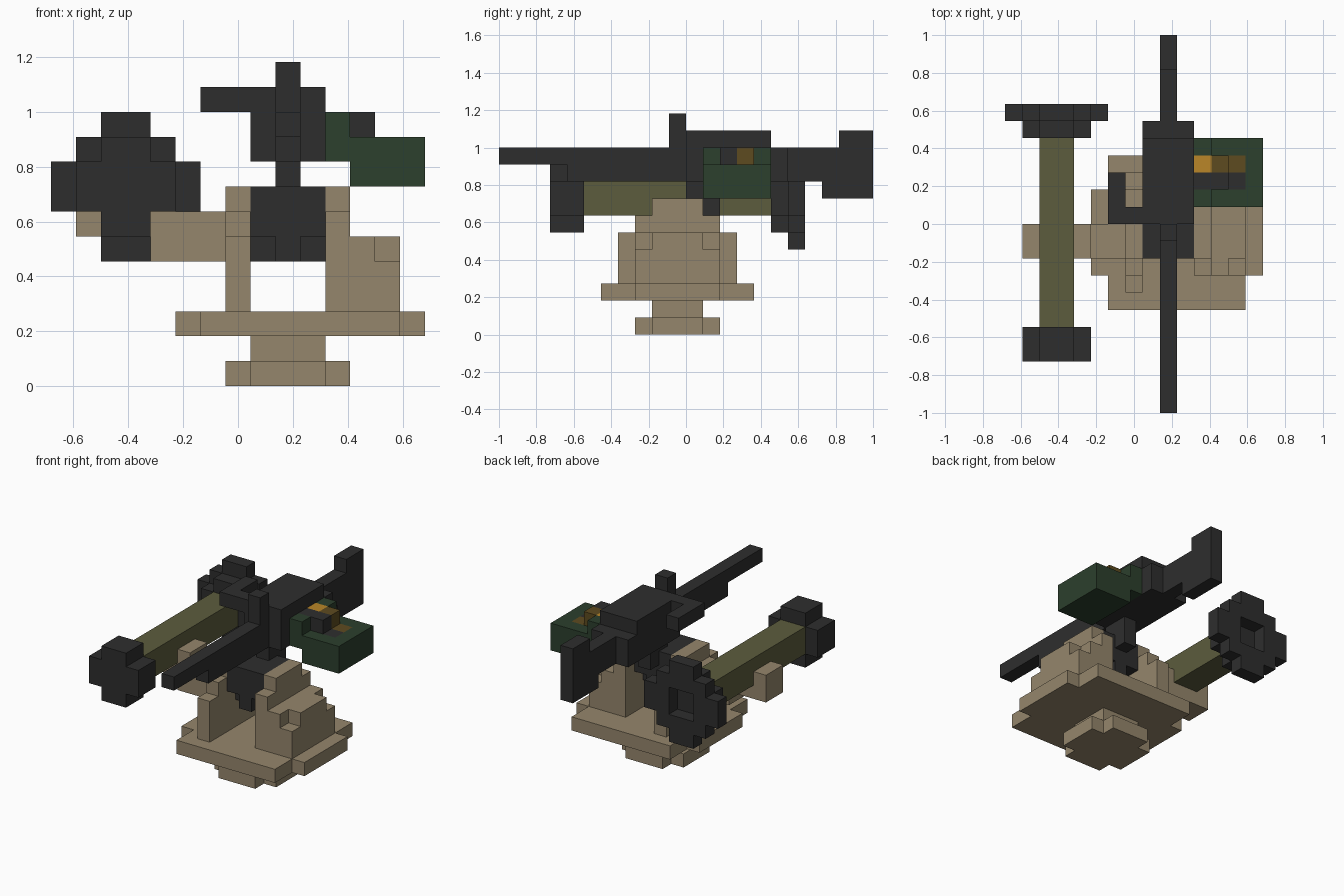
import bpy
import bmesh
from mathutils import Vector
from itertools import product

cube = bpy.data.objects.get("Cube")
if cube:
    bpy.data.objects.remove(cube, do_unlink=True)

U = 1 / 11                      # size of one block
ORIGIN = Vector((-7.5 * U, -1.0, 0.0))


def material(name, rgb):
    m = bpy.data.materials.new(name)
    m.use_nodes = True
    m.diffuse_color = (*rgb, 1)
    m.node_tree.nodes["Principled BSDF"].inputs["Base Color"].default_value = (*rgb, 1)
    return m


tan = material("tan", (0.30, 0.24, 0.15))
black = material("charcoal", (0.027, 0.027, 0.027))
green = material("dark green", (0.025, 0.050, 0.026))
olive = material("olive", (0.107, 0.107, 0.047))
gold = material("gold", (0.49, 0.24, 0.021))
brown = material("brass brown", (0.11, 0.07, 0.014))


def cells(box):
    x0, x1, y0, y1, z0, z1 = box
    return set(product(range(x0, x1), range(y0, y1), range(z0, z1)))


def part(name, mat, boxes, cut=()):
    """Union of block boxes (x0, x1, y0, y1, z0, z1), minus cuts, as one clean shell."""
    solid = set().union(*[cells(b) for b in boxes])
    solid -= set().union(*[cells(b) for b in cut])
    bm = bmesh.new()
    for c in solid:
        for axis in range(3):
            for side in (0, 1):
                near = list(c)
                near[axis] += 2 * side - 1
                if tuple(near) in solid:
                    continue
                a, b = (axis + 1) % 3, (axis + 2) % 3
                ring = []
                for da, db in ((0, 0), (1, 0), (1, 1), (0, 1)):
                    p = Vector(c)
                    p[axis] += side
                    p[a] += da
                    p[b] += db
                    ring.append(bm.verts.new(ORIGIN + p * U))
                bm.faces.new(ring if side else ring[::-1])
    bmesh.ops.remove_doubles(bm, verts=bm.verts, dist=1e-4)
    bmesh.ops.dissolve_limit(bm, angle_limit=0.01, verts=bm.verts, edges=bm.edges)
    me = bpy.data.meshes.new(name)
    bm.to_mesh(me)
    bm.free()
    me.materials.append(mat)
    ob = bpy.data.objects.new(name, me)
    bpy.context.collection.objects.link(ob)
    return ob


def disc(y0, y1, radius, cx=3, cz=8):
    """Stepped round slab around the tube axis."""
    steps = [(radius - i, 1 + i) for i in range(radius - 1)]
    return [(cx - w, cx + w, y0, y1, cz - h, cz + h) for w, h in steps]


# Pedestal and turntable
part("pedestal_foot", tan, [(7, 12, 9, 12, 0, 1), (8, 11, 8, 13, 0, 1), (8, 11, 9, 12, 1, 2)])
part("turntable", tan, [(6, 14, 6, 15, 2, 3), (5, 15, 8, 13, 2, 3)])

# Uprights holding the gun
part("right_upright", tan, [(7, 8, 7, 14, 3, 6), (7, 8, 8, 13, 6, 7), (7, 8, 9, 12, 7, 8)])
part("left_upright", tan, [(11, 14, 8, 13, 3, 5), (11, 13, 8, 13, 5, 6), (13, 14, 9, 12, 5, 6),
                           (11, 12, 8, 13, 6, 7), (11, 12, 9, 12, 7, 8)])

# Side arm and cradle for the launch tube
part("tube_cradle", tan, [(4, 7, 9, 11, 5, 7), (1, 5, 9, 11, 6, 7),
                          (1, 2, 9, 11, 7, 8), (4, 5, 9, 11, 7, 8)])

# Launch tube with front collar and hollow rear flare
part("launch_tube", olive, [(2, 4, 5, 16, 7, 9)])
part("tube_front_collar", black, disc(3, 5, 2) + [(1, 5, 3, 5, 7, 9), (2, 4, 3, 5, 6, 10)])
part("tube_rear_flare", black,
     [(1, 5, 16, 17, 7, 9), (2, 4, 16, 17, 6, 10)] + disc(17, 18, 3) + [(2, 4, 17, 18, 5, 11)],
     cut=[(2, 4, 17, 18, 7, 9)])

# Gun mount
part("gun_mount", black, [(8, 11, 9, 12, 6, 8), (9, 10, 9, 12, 5, 6), (8, 11, 10, 11, 5, 6),
                          (9, 10, 11, 13, 7, 9)])

# Gun
part("gun_body", black, [(8, 11, 11, 17, 9, 11), (8, 11, 11, 16, 11, 12)])
part("gun_barrel", black, [(9, 10, 0, 11, 10, 11), (9, 10, 4, 11, 9, 10)])
part("gun_sight", black, [(9, 10, 10, 11, 11, 13)])
part("gun_handle", black, [(6, 8, 11, 12, 11, 12), (6, 7, 11, 14, 11, 12)])
part("gun_stock", black, [(9, 10, 17, 22, 9, 11), (9, 10, 19, 22, 8, 9), (9, 10, 20, 22, 11, 12)])

# Ammunition box with the belt set into its top
feed = [(11, 13, 13, 15, 10, 11), (13, 14, 13, 15, 9, 10)]
part("ammo_box", green, [(12, 15, 12, 16, 8, 10), (11, 12, 12, 16, 9, 11)], cut=feed)
part("belt_links", black, [(11, 13, 13, 14, 10, 11), (13, 14, 13, 14, 9, 10)])
part("belt_round_near", gold, [(11, 12, 14, 15, 10, 11)])
part("belt_rounds_far", brown, [(12, 13, 14, 15, 10, 11), (13, 14, 14, 15, 9, 10)])
